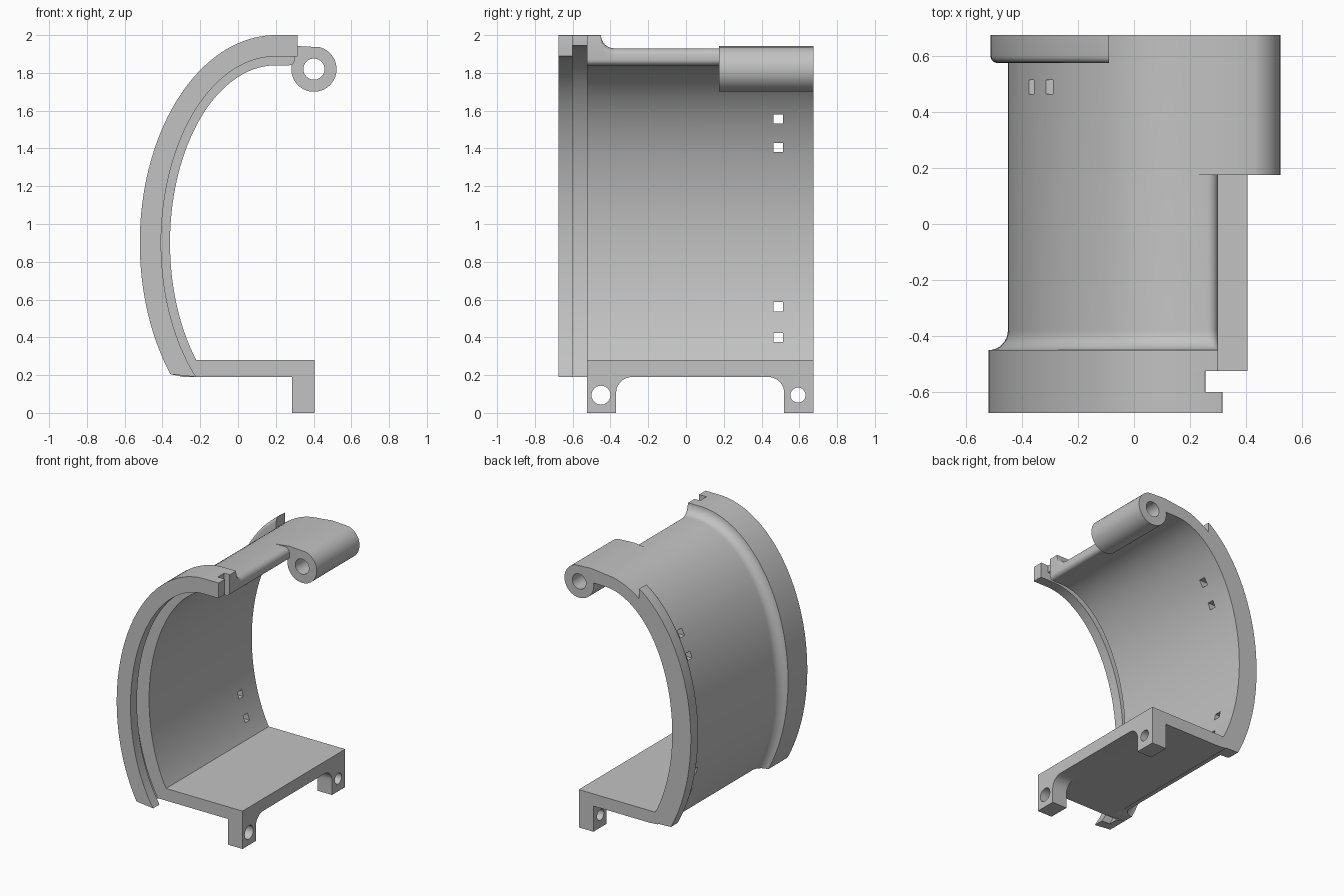
import bpy, bmesh, math
from math import sin, cos, pi, radians

cube = bpy.data.objects.get("Cube")
if cube:
    bpy.data.objects.remove(cube, do_unlink=True)

grey = bpy.data.materials.new("plain grey")
grey.use_nodes = True
grey.diffuse_color = (0.54, 0.54, 0.54, 1)
grey.node_tree.nodes["Principled BSDF"].inputs["Base Color"].default_value = grey.diffuse_color

CX, CZ = 0.2, 0.9          # centre of the arch ellipses
A, B = 0.56, 0.94          # inner half width and half height


def loft(name, rings):
    """Skin a list of equal-length closed rings and cap both ends."""
    bm = bmesh.new()
    loops = [[bm.verts.new(p) for p in ring] for ring in rings]
    n = len(loops[0])
    for p, q in zip(loops, loops[1:]):
        for i in range(n):
            j = (i + 1) % n
            bm.faces.new((p[i], p[j], q[j], q[i]))
    bm.faces.new(loops[0])
    bm.faces.new(loops[-1][::-1])
    bmesh.ops.recalc_face_normals(bm, faces=bm.faces)
    mesh = bpy.data.meshes.new(name)
    bm.to_mesh(mesh)
    bm.free()
    ob = bpy.data.objects.new(name, mesh)
    bpy.context.collection.objects.link(ob)
    mesh.materials.append(grey)
    return ob


def extrude_y(name, profile, y0, y1):
    return loft(name, [[(x, y, z) for x, z in profile] for y in (y0, y1)])


def extrude_x(name, profile, x0, x1):
    return loft(name, [[(x, y, z) for y, z in profile] for x in (x0, x1)])


def circle(u, v, r, start=0, end=2 * pi, n=32):
    return [(u + r * cos(start + (end - start) * i / n),
             v + r * sin(start + (end - start) * i / n)) for i in range(n)]


def cut(ob, cutters):
    for c in cutters:
        mod = ob.modifiers.new("cut", 'BOOLEAN')
        mod.operation = 'DIFFERENCE'
        mod.solver = 'EXACT'
        mod.object = c
        bpy.context.view_layer.objects.active = ob
        bpy.ops.object.modifier_apply(modifier=mod.name)
        bpy.data.objects.remove(c, do_unlink=True)


def arc(off, z0, x_top=CX, n=56):
    """Elliptical arc, offset outward from the inner wall, bottom to top."""
    a, b = A + off, B + off
    lo = math.asin((z0 - CZ) / b)
    hi = math.acos((CX - x_top) / a)
    return [(CX - a * cos(lo + (hi - lo) * i / n),
             CZ + b * sin(lo + (hi - lo) * i / n)) for i in range(n + 1)]


def arch_section(y, outer, inner, x_end, r_top=0.003, r_low=0.003):
    zt, zb = CZ + B + outer, CZ + B + inner
    pts = arc(outer, 0.205)
    for i in range(7):
        t = pi / 2 * (1 - i / 6)
        pts.append((x_end - r_top + r_top * cos(t), zt - r_top + r_top * sin(t)))
    for i in range(7):
        t = -pi / 2 * i / 6
        pts.append((x_end - r_low + r_low * cos(t), zb + r_low + r_low * sin(t)))
    pts += arc(inner, 0.19)[::-1]
    return [(x, y, z) for x, z in pts]


# Curved wall with front flange, inner groove and fillet
sections = [
    arch_section(-0.675, 0.16, 0.047, 0.315),
    arch_section(-0.60, 0.16, 0.047, 0.315),
    arch_section(-0.60, 0.16, 0.105, 0.255),
    arch_section(-0.525, 0.16, 0.105, 0.255),
    arch_section(-0.525, 0.16, 0.0, 0.30, 0.003, 0.03),
]
for i in range(9):
    t = pi / 2 * i / 8
    sections.append(arch_section(-0.45 + 0.07 * (1 - cos(t)), 0.16 - 0.07 * sin(t),
                                 0.0, 0.30, 0.003 + 0.037 * i / 8, 0.03))
sections.append(arch_section(0.675, 0.09, 0.0, 0.30, 0.04, 0.03))
wall = loft("curved_wall", sections)

# Square slots through the wall
slots = []
for z in (0.40, 0.562, 1.405, 1.555):
    box = [(0.464, z - 0.024), (0.514, z - 0.024), (0.514, z + 0.024), (0.464, z + 0.024)]
    slots.append(extrude_x("slot_cutter", box, -0.7, 0.0))
cut(wall, slots)

# Raised rim at the back, stopping short of the hinge
rim = []
for i in range(6):
    t = pi / 2 * i / 5
    off = 0.085 + 0.07 * sin(t)
    y = 0.58 + 0.025 * (1 - cos(t))
    rim.append((y, off))
rim = [(0.575, 0.088)] + [(0.60 - 0.025 * cos(pi / 2 * i / 5),
                           0.13 + 0.022 * sin(pi / 2 * i / 5)) for i in range(6)] + [(0.675, 0.152)]
loft("back_rim", [[(x, y, z) for x, z in arc(off, 0.205, -0.09) + arc(0.05, 0.2, -0.09)[::-1]]
                  for y, off in rim])

# Hinge barrel with its link to the wall
HX, HZ = 0.402, 1.82
profile = [(0.15, 1.86), (0.15, 1.926), (0.30, 1.943)]
profile += circle(HX, HZ, 0.12, radians(75), radians(-195), 40)
profile += [(0.285, 1.842)]
hinge = extrude_y("hinge_barrel", profile, 0.175, 0.675)
cut(hinge, [extrude_y("pin_cutter", circle(HX, HZ, 0.056), 0.1, 0.8)])

# Base plate
extrude_y("base_plate", [(-0.24, 0.195), (-0.17, 0.19), (0.285, 0.19), (0.285, 0.28), (-0.24, 0.28)],
          -0.525, 0.675)

# Edge beam with two drilled feet and rounded inner corners
R = 0.085
beam = [(-0.525, 0.28), (-0.525, 0), (-0.37, 0)]
beam += circle(-0.37 + R, 0.19 - R, R, pi, pi / 2, 10) + [(-0.37 + R, 0.19)]
beam += circle(0.52 - R, 0.19 - R, R, pi / 2, 0, 10) + [(0.52, 0.19 - R)]
beam += [(0.52, 0), (0.675, 0), (0.675, 0.28)]
feet = extrude_x("edge_beam_and_feet", beam, 0.285, 0.405)
cut(feet, [extrude_x("bolt_cutter", circle(y, 0.094, r), 0.2, 0.5)
           for y, r in ((-0.45, 0.05), (0.593, 0.04))])

# Smooth curved surfaces, keep machined edges crisp
for ob in bpy.context.collection.objects:
    if ob.type == 'MESH' and ob.data.materials and ob.data.materials[0] == grey:
        bpy.ops.object.select_all(action='DESELECT')
        ob.select_set(True)
        bpy.context.view_layer.objects.active = ob
        bpy.ops.object.shade_smooth_by_angle(angle=radians(30))
